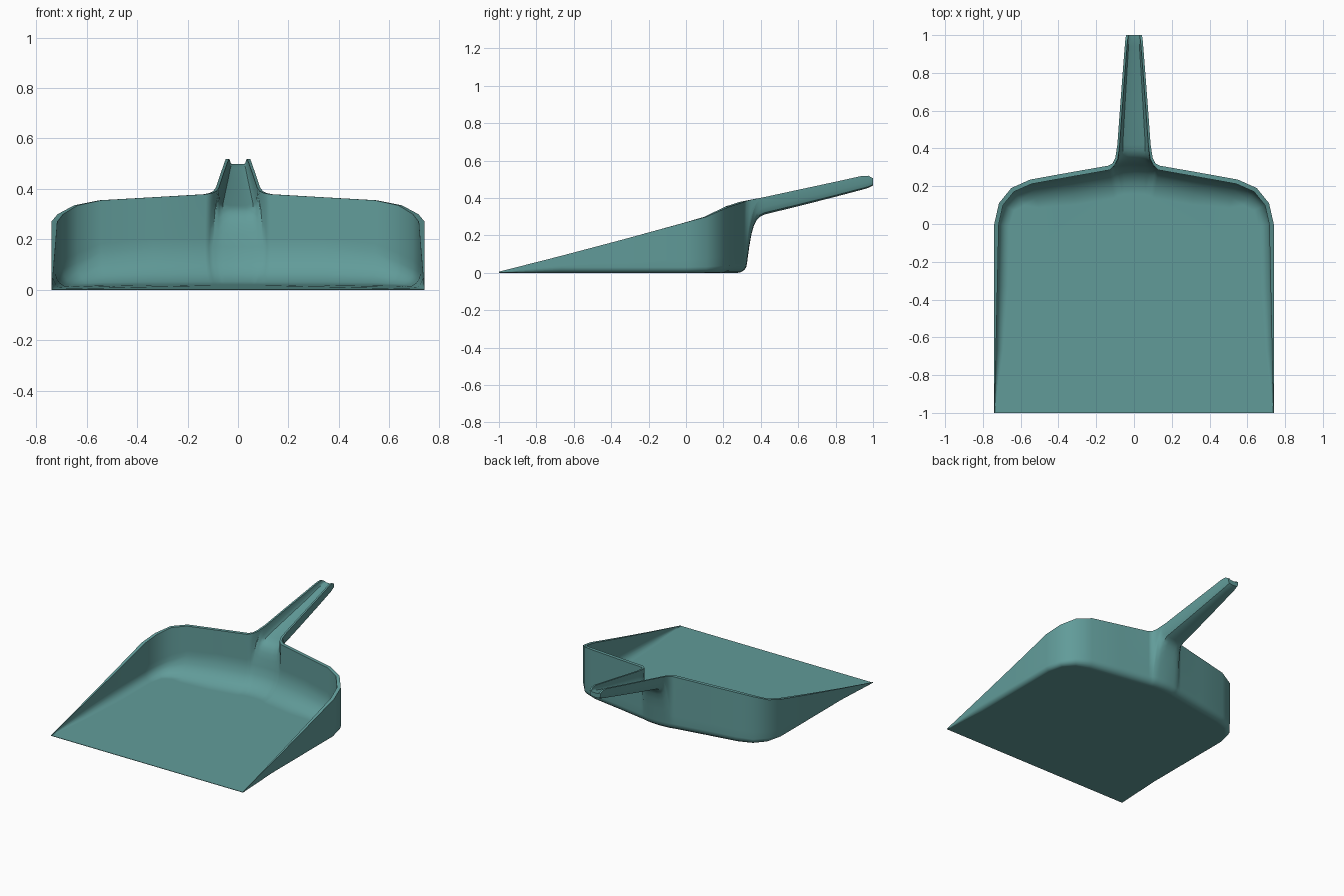
import bpy, bmesh, math
from mathutils import Vector

if "Cube" in bpy.data.objects:
    bpy.data.objects.remove(bpy.data.objects["Cube"])

# Half outline of the pan: rim x, y, z, then foot x, y where the wall meets the floor
PAN = [(.74, -1, .006, .74, -1), (.74, -.67, .09, .74, -.67), (.74, -.33, .18, .74, -.33),
       (.74, 0, .27, .74, 0), (.715, .11, .30, .715, .11), (.65, .19, .335, .65, .19),
       (.55, .235, .355, .55, .235), (.34, .273, .367, .34, .273), (.135, .309, .379, .135, .309),
       (.112, .322, .384, .118, .312), (.099, .35, .391, .105, .315)]
# Feet of the strips that sweep up the back wall into the handle
HFEET = [(.095, .318), (.08, .321), (.06, .323), (.03, .325), (0, .326)]
# Handle stations: y, half width, rim z, underside z, trough z
HANDLE = [(.42, .088, .405, .312, .335), (.6, .075, .444, .356, .385), (.8, .06, .487, .407, .44),
          (.94, .049, .518, .444, .484), (.975, .046, .519, .454, .494), (1, .042, .505, .467, .498)]
SECTION = [(1, 1), (.95, .42), (.78, .1), (.42, 0), (0, 0)]   # width and height fractions


def lerp(a, b, t):
    return a + (b - a) * t


def normals(chain):
    """Inward normals along a 2D chain."""
    seg = [(Vector(b) - Vector(a)).normalized() for a, b in zip(chain, chain[1:])]
    out = []
    for i in range(len(chain)):
        d = (seg[max(i - 1, 0)] + seg[min(i, len(seg) - 1)]).normalized()
        out.append(Vector((-d.y, d.x)))
    return out


def skin(bm, inner):
    """Build one skin of the shell; return its open border."""
    feet = [p[3:] for p in PAN] + HFEET
    rims = [p[:2] for p in PAN] + [(.088, .42)]
    fn, rn = normals(feet), normals(rims)
    fn[-1] = Vector((0, -1))
    columns = []
    for i, f in enumerate(feet):
        pan = i < len(PAN)
        h = PAN[i][2] if pan else .4
        y = f[1]
        taper = min(1, y + 1)
        t = (.002 + .022 * taper if f[0] > .12 else .014) * inner
        zf = (.003 + .013 * (y + 1)) * inner
        r = (lerp(.15, .055, max(0, min(1, (f[0] - .5) / .24))) if inner else
             lerp(.05, .03, max(0, min(1, (f[0] - .5) / .24))))
        r = min(r, .45 * (h - zf))
        foot = Vector(f) + fn[i] * t
        if i == len(feet) - 1:
            foot.x = 0
        # rounded bottom edge
        pts = []
        for a in range(5):
            ang = math.pi / 8 * a
            q = foot + fn[i] * r * (1 - math.sin(ang))
            pts.append(Vector((max(q.x, 0), q.y, zf + r * (1 - math.cos(ang)))))
        p0 = pts[-1]
        if pan:
            q = Vector(rims[i]) + rn[i] * t
            top = Vector((q.x, q.y, h))
            pts += [p0.lerp(top, s / 6) for s in range(1, 7)]
        else:
            # wall curving back into the handle, then along it
            k = i - len(PAN)
            run = []
            for hy, w, zr, zo, zi in HANDLE:
                zb = zi if inner else zo
                w -= .012 * inner
                run.append(Vector((w * SECTION[k][0], hy, lerp(zb, zr, SECTION[k][1]))))
            s0 = run[0]
            yc = .34 if inner else .36
            c1 = Vector((p0.x, yc - .008, s0.z - .05))
            c2 = Vector((s0.x, yc + .008, s0.z - .018))
            for s in range(1, 7):
                u = s / 6
                v = 1 - u
                pts.append(p0 * v**3 + c1 * 3 * v * v * u + c2 * 3 * v * u * u + s0 * u**3)
            pts += run[1:]
        columns.append([bm.verts.new(p) for p in pts])
    for a, b in zip(columns, columns[1:]):
        for j in range(min(len(a), len(b)) - 1):
            bm.faces.new((a[j], b[j], b[j + 1], a[j + 1]))
    # flat floor
    front = bm.verts.new((0, -1, .003 * inner))
    bm.faces.new([front] + [c[0] for c in columns])
    n = len(PAN)
    return ([front] + columns[0] + [c[-1] for c in columns[1:n]]
            + columns[n][10:] + [c[-1] for c in columns[n + 1:]])


bm = bmesh.new()
outer, inner = skin(bm, 0), skin(bm, 1)
# rim, front lip and handle tip join the two skins
for a, b, c, d in zip(outer, outer[1:], inner[1:], inner):
    bm.faces.new((a, b, c, d))
bmesh.ops.recalc_face_normals(bm, faces=bm.faces)
# mirrored half
geom = bm.verts[:] + bm.edges[:] + bm.faces[:]
bmesh.ops.mirror(bm, geom=geom, axis='X', merge_dist=.0005)
bmesh.ops.recalc_face_normals(bm, faces=bm.faces)
mesh = bpy.data.meshes.new("dustpan")
bm.to_mesh(mesh)
bm.free()
pan = bpy.data.objects.new("dustpan", mesh)
bpy.context.collection.objects.link(pan)

mat = bpy.data.materials.new("teal_plastic")
mat.diffuse_color = (.12, .33, .32, 1)
mat.use_nodes = True
mat.node_tree.nodes["Principled BSDF"].inputs["Base Color"].default_value = mat.diffuse_color
mesh.materials.append(mat)

bpy.context.view_layer.objects.active = pan
pan.select_set(True)
bpy.ops.object.shade_smooth_by_angle(angle=math.radians(40))
wn = pan.modifiers.new("even_shading", 'WEIGHTED_NORMAL')
wn.keep_sharp = True
